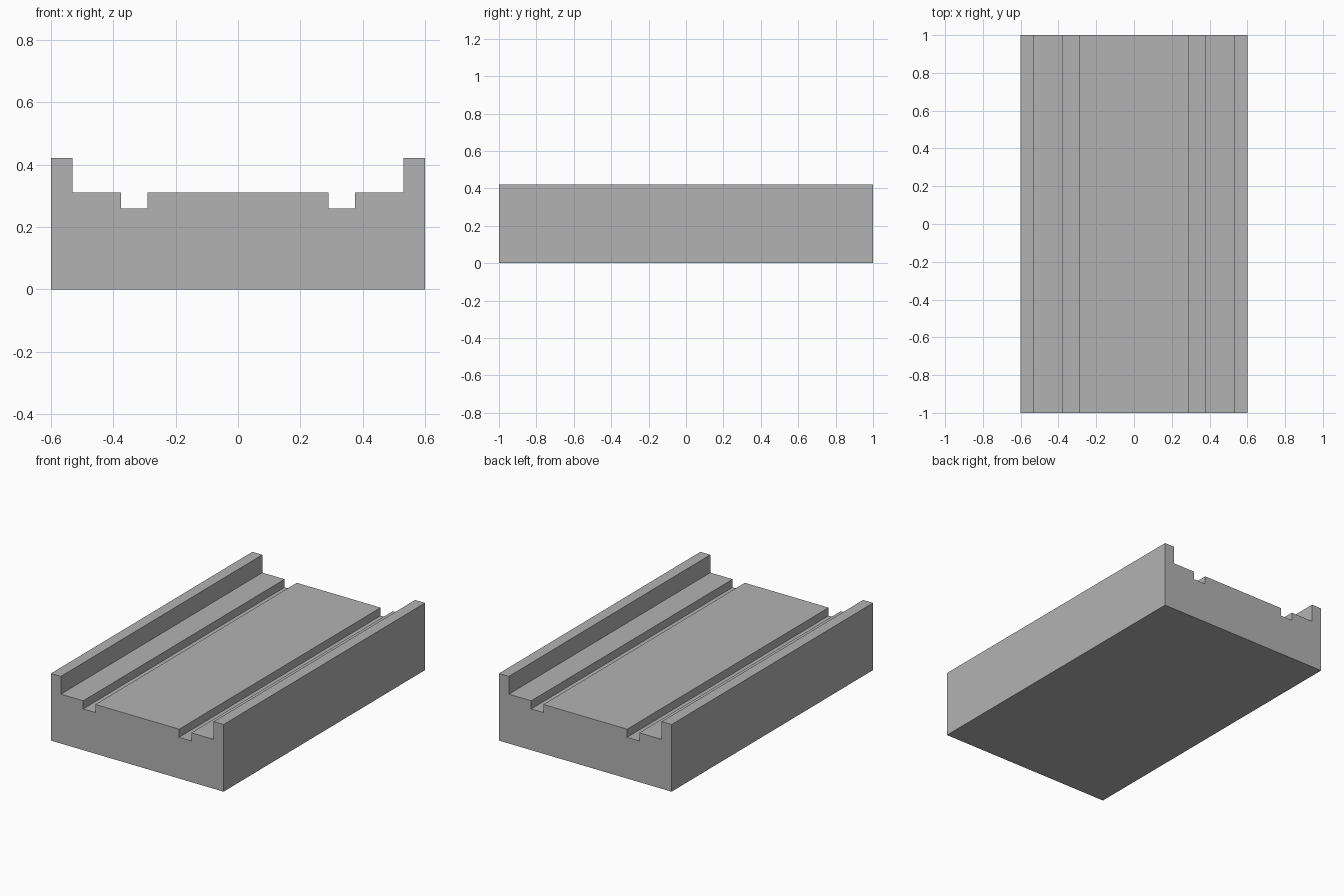
import bpy
import bmesh

cube = bpy.data.objects.get("Cube")
if cube:
    bpy.data.objects.remove(cube, do_unlink=True)

# Single plain grey
grey = bpy.data.materials.new("plain_grey")
grey.use_nodes = True
colour = (0.45, 0.45, 0.45, 1)
grey.diffuse_color = colour
grey.node_tree.nodes["Principled BSDF"].inputs["Base Color"].default_value = colour

# Overall sizes
HALF_WIDTH, HALF_LENGTH = 0.6, 1.0
RIM_Z, DECK_Z, GROOVE_Z = 0.422, 0.31, 0.259
RIM_X, GROOVE_OUT, GROOVE_IN = 0.531, 0.376, 0.291

# Right half of the cross-section, bottom corner to groove's inner edge
half = [
    (HALF_WIDTH, 0), (HALF_WIDTH, RIM_Z), (RIM_X, RIM_Z), (RIM_X, DECK_Z),
    (GROOVE_OUT, DECK_Z), (GROOVE_OUT, GROOVE_Z),
    (GROOVE_IN, GROOVE_Z), (GROOVE_IN, DECK_Z),
]
profile = half + [(-x, z) for x, z in reversed(half)]

# Grooved channel block: profile extruded along its length
bm = bmesh.new()
front = bm.faces.new([bm.verts.new((x, -HALF_LENGTH, z)) for x, z in profile])
result = bmesh.ops.extrude_face_region(bm, geom=[front], use_keep_orig=True)
moved = [v for v in result["geom"] if isinstance(v, bmesh.types.BMVert)]
bmesh.ops.translate(bm, verts=moved, vec=(0, 2 * HALF_LENGTH, 0))
bmesh.ops.recalc_face_normals(bm, faces=bm.faces)

mesh = bpy.data.meshes.new("grooved_channel_block")
bm.to_mesh(mesh)
bm.free()
mesh.materials.append(grey)
block = bpy.data.objects.new("grooved_channel_block", mesh)
bpy.context.collection.objects.link(block)
